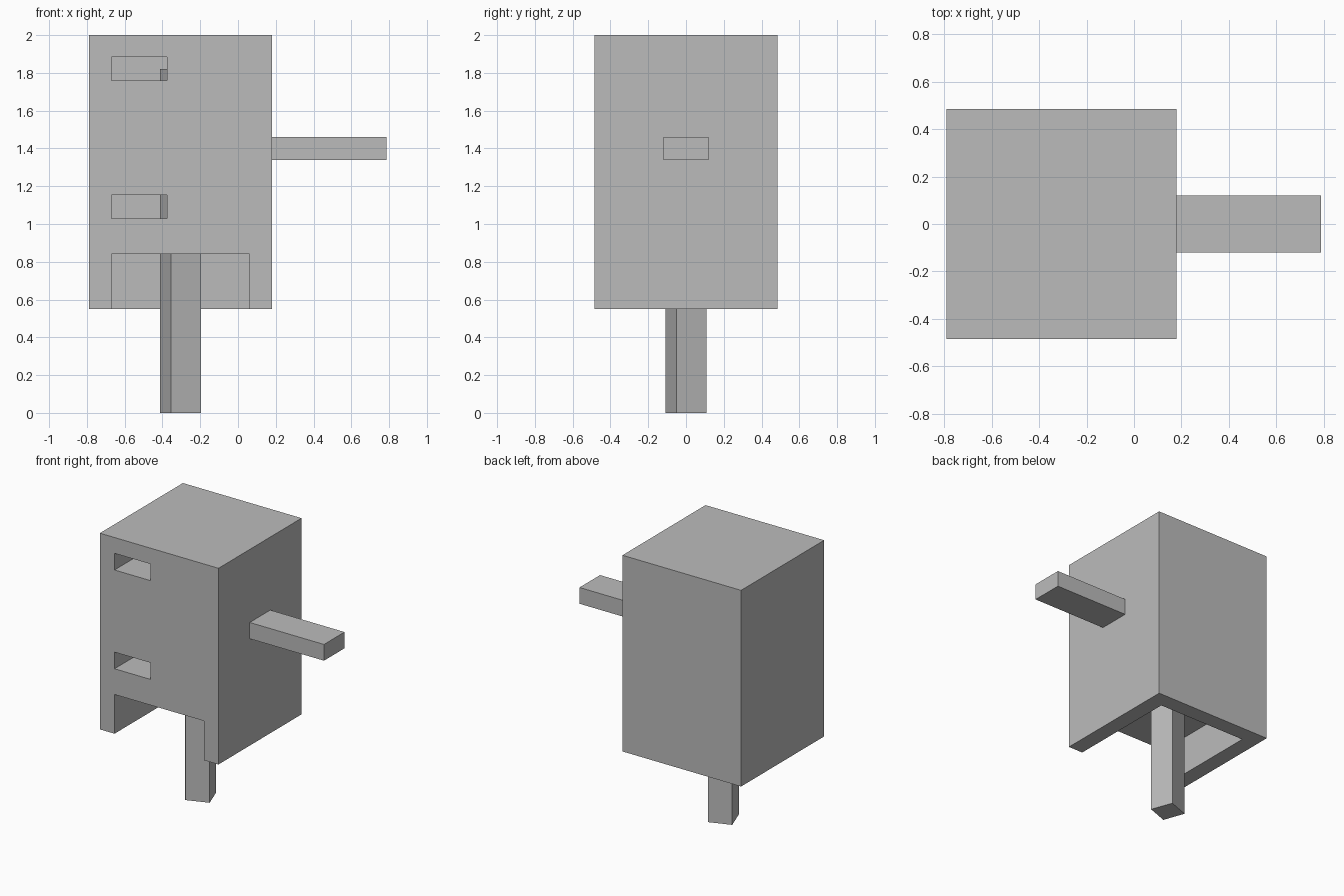
import bpy
import bmesh
from math import radians
from mathutils import Matrix, Vector

cube = bpy.data.objects.get("Cube")
if cube:
    bpy.data.objects.remove(cube, do_unlink=True)

# Single plain grey
grey = bpy.data.materials.new("plain_grey")
grey.use_nodes = True
colour = (0.5, 0.5, 0.5, 1.0)
grey.diffuse_color = colour
grey.node_tree.nodes["Principled BSDF"].inputs["Base Color"].default_value = colour


def box(name, low, high, turn=0.0):
    """Flat-sided box between two corners, turned about its own vertical axis."""
    low, high = Vector(low), Vector(high)
    bm = bmesh.new()
    bmesh.ops.create_cube(bm, size=1.0, matrix=Matrix.Diagonal((*(high - low), 1.0)))
    mesh = bpy.data.meshes.new(name)
    bm.to_mesh(mesh)
    bm.free()
    mesh.materials.append(grey)
    obj = bpy.data.objects.new(name, mesh)
    obj.location = (low + high) / 2
    obj.rotation_euler.z = radians(turn)
    bpy.context.collection.objects.link(obj)
    return obj


def carve(target, low, high):
    """Cut a box-shaped pocket out of the target."""
    cutter = box("pocket_cutter", low, high)
    cutter.hide_render = True
    mod = target.modifiers.new("pocket", "BOOLEAN")
    mod.operation = "DIFFERENCE"
    mod.solver = "EXACT"
    mod.object = cutter
    bpy.context.view_layer.objects.active = target
    bpy.ops.object.modifier_apply(modifier=mod.name)
    bpy.data.objects.remove(cutter, do_unlink=True)


# Main block
WALL = 0.12
LEFT, RIGHT, HALF, BASE, TOP = -0.79, 0.18, 0.485, 0.55, 2.0
body = box("body", (LEFT, -HALF, BASE), (RIGHT, HALF, TOP))

# Recess open to the front and below
inner = LEFT + WALL
back = HALF - WALL
carve(body, (inner, -1, 0.3), (RIGHT - WALL, back, 0.84))

# Two deep slots in the front
for sill in (1.03, 1.76):
    carve(body, (inner, -1, sill), (-0.377, back, sill + 0.123))

# Arm on the side
box("side_arm", (RIGHT - 0.02, -WALL, 1.34), (0.787, WALL, 1.46))

# Turned post running up through the block
cx, half = (LEFT + RIGHT) / 2, 0.0845
box("post", (cx - half, -half, 0), (cx + half, half, 1.82), turn=20)
